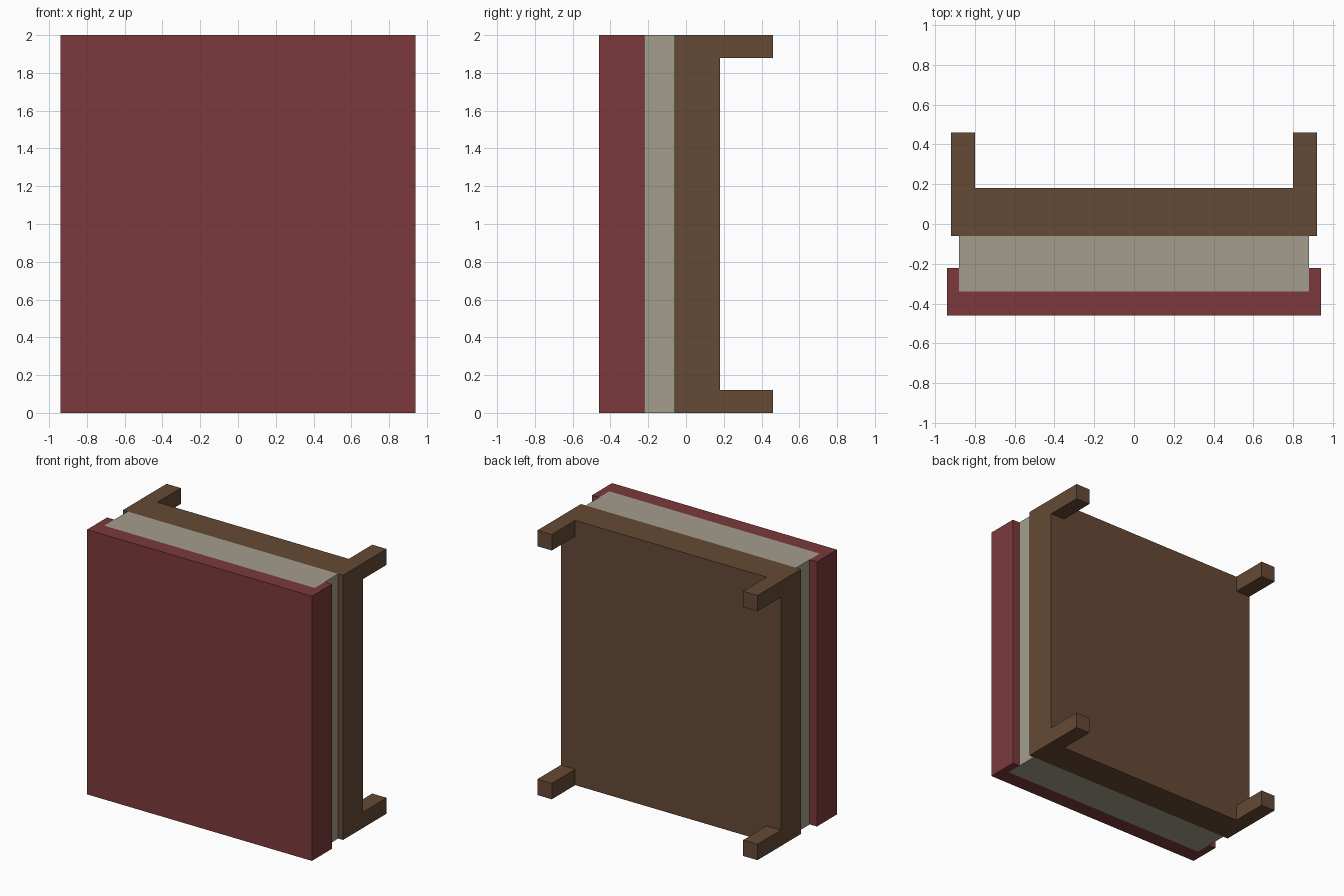
import bpy
import bmesh

if "Cube" in bpy.data.objects:
    bpy.data.objects.remove(bpy.data.objects["Cube"])


def lin(c):
    c /= 255
    return c / 12.92 if c <= 0.04045 else ((c + 0.055) / 1.055) ** 2.4


def material(name, rgb):
    m = bpy.data.materials.new(name)
    m.diffuse_color = (*[lin(c) for c in rgb], 1)
    m.use_nodes = True
    m.node_tree.nodes["Principled BSDF"].inputs["Base Color"].default_value = m.diffuse_color
    return m


WOOD = material("brown wood", (101, 74, 53))
CREAM = material("cream mattress", (163, 157, 140))
RED = material("dark red blanket", (124, 58, 60))


def prism(name, outline, z0, z1, mat):
    """Extrude a counter-clockwise xy outline from z0 to z1."""
    bm = bmesh.new()
    base = bm.faces.new([bm.verts.new((x, y, z0)) for x, y in outline])
    top = bmesh.ops.extrude_face_region(bm, geom=[base], use_keep_orig=True)
    bmesh.ops.translate(bm, vec=(0, 0, z1 - z0),
                        verts=[v for v in top["geom"] if isinstance(v, bmesh.types.BMVert)])
    bmesh.ops.recalc_face_normals(bm, faces=bm.faces)
    me = bpy.data.meshes.new(name)
    bm.to_mesh(me)
    bm.free()
    me.materials.append(mat)
    ob = bpy.data.objects.new(name, me)
    bpy.context.collection.objects.link(ob)
    return ob


def rect(x0, x1, y0, y1):
    return [(x0, y0), (x1, y0), (x1, y1), (x0, y1)]


# Bed standing on its end: frame, mattress
prism("bed_frame", rect(-0.92, 0.92, -0.06, 0.18), 0, 2, WOOD)
prism("mattress", rect(-0.88, 0.88, -0.34, -0.06), 0, 2, CREAM)

# Blanket wraps the mattress sides
prism("blanket", [(-0.94, -0.46), (0.94, -0.46), (0.94, -0.22), (0.88, -0.22),
                  (0.88, -0.34), (-0.88, -0.34), (-0.88, -0.22), (-0.94, -0.22)], 0, 2, RED)

# Four corner legs pointing backwards
for side, x in (("left", -0.92), ("right", 0.80)):
    for end, z in (("lower", 0), ("upper", 1.88)):
        prism(f"{side}_{end}_leg", rect(x, x + 0.12, 0.18, 0.46), z, z + 0.12, WOOD)
